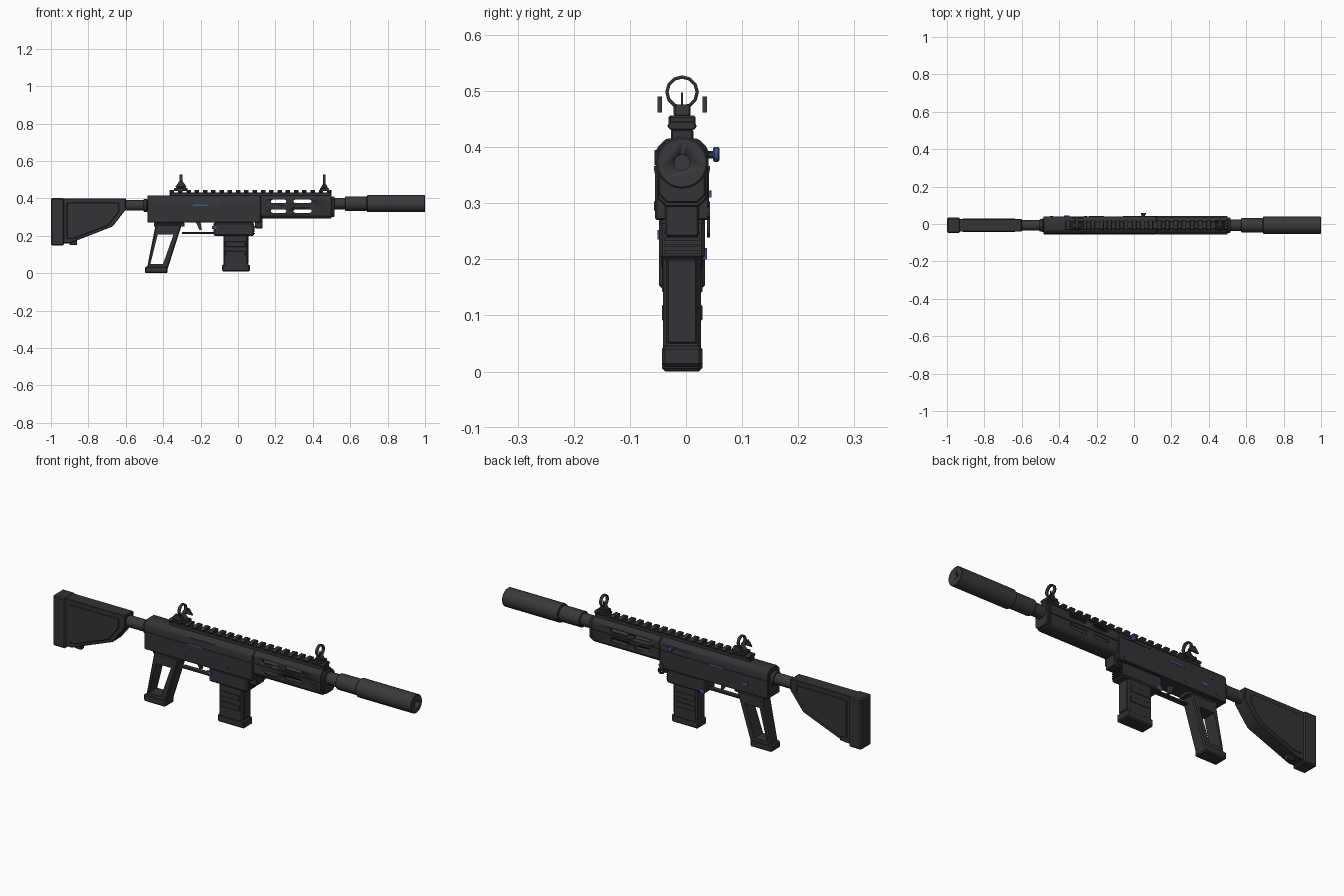
import bpy, bmesh, math
from mathutils import Matrix, Vector

if "Cube" in bpy.data.objects:
    bpy.data.objects.remove(bpy.data.objects["Cube"])

# Shared landmarks along the length, in height and in width
BACK, REAR, SPLIT, TIP, MUZZLE = -1, -.485, .12, .5, 1
BELLY, SEAM, BORE, ROOF = .27, .362, .372, .415
MIDDLE, HALF, EDGE = -.007, .047, .003
SIDES = {"right": -1, "left": 1}


def material(name, red, green, blue):
    mat = bpy.data.materials.new(name)
    mat.use_nodes = True
    mat.diffuse_color = (red, green, blue, 1)
    mat.node_tree.nodes["Principled BSDF"].inputs["Base Color"].default_value = mat.diffuse_color
    return mat


DARK = material("dark grey", .033, .033, .037)
GREY = material("charcoal", .041, .041, .045)
BLUE = material("blue", .045, .09, .28)


def finish(name, bm, mat, bevel):
    """Chamfer the hard edges, then make a shaded object."""
    bmesh.ops.recalc_face_normals(bm, faces=bm.faces)
    if bevel:
        hard = [edge for edge in bm.edges if edge.calc_face_angle(0) > math.radians(30)]
        bmesh.ops.bevel(bm, geom=hard, offset=bevel, segments=1, affect="EDGES", clamp_overlap=True)
    mesh = bpy.data.meshes.new(name)
    bm.to_mesh(mesh)
    bm.free()
    mesh.materials.append(mat)
    mesh.shade_smooth()
    mesh.set_sharp_from_angle(angle=math.radians(25))
    part = bpy.data.objects.new(name, mesh)
    bpy.context.scene.collection.objects.link(part)
    return part


def extrude(name, corners, direction, mat, bevel):
    bm = bmesh.new()
    face = bm.faces.new([bm.verts.new(corner) for corner in corners])
    grown = bmesh.ops.extrude_face_region(bm, geom=[face])["geom"]
    moved = [item for item in grown if isinstance(item, bmesh.types.BMVert)]
    bmesh.ops.translate(bm, vec=Vector(direction), verts=moved)
    return finish(name, bm, mat, bevel)


def plate(name, outline, half, mat=DARK, offset=0, bevel=EDGE):
    """Side outline in (x, z), thickened across the body."""
    near = MIDDLE + offset - half
    return extrude(name, [(x, near, z) for x, z in outline], (0, half * 2, 0), mat, bevel)


def bar(name, start, end, section):
    """Cross-section in (y, z), run along the body."""
    corners = [(start, MIDDLE + y, z) for y, z in section]
    return extrude(name, corners, (end - start, 0, 0), DARK, EDGE)


def tube(name, start, end, radius, height=BORE, mat=GREY, sides=24, caps=True, bevel=EDGE):
    bm = bmesh.new()
    place = Matrix.Translation(((start + end) / 2, MIDDLE, height)) @ Matrix.Rotation(math.pi / 2, 4, "Y")
    bmesh.ops.create_cone(bm, cap_ends=caps, segments=sides, radius1=radius, radius2=radius,
                          depth=end - start, matrix=place)
    return finish(name, bm, mat, bevel)


def rect(start, end, low, high):
    return [(start, low), (end, low), (end, high), (start, high)]


def taper(bottom, bottom_half, low, top, top_half, high):
    return [(bottom - bottom_half, low), (bottom + bottom_half, low),
            (top + top_half, high), (top - top_half, high)]


def octagon(half, low, high, corner):
    flank = [(half - corner, low), (half, low + corner), (half, high - corner), (half - corner, high)]
    return flank + [(-y, z) for y, z in reversed(flank)]


def slot(x, z, length, height):
    """Slot with rounded ends, centred on x and z."""
    radius = height / 2
    reach = length / 2 - radius
    outline = []
    for end in (1, -1):
        for step in range(7):
            angle = math.pi * (step / 6 - end / 2)
            outline.append((x + end * reach + radius * math.cos(angle), z + radius * math.sin(angle)))
    return outline


def shrink(outline, factor):
    centre = sum((Vector(point) for point in outline), Vector((0, 0))) / len(outline)
    return [centre.lerp(Vector(point), factor) for point in outline]


def spread(start, end, count):
    return [start + (end - start) * step / (count - 1) for step in range(count)]


def cut(part, cutters):
    """Cut holes, bake the result and drop the cutters."""
    for cutter in cutters:
        cutter.hide_render = True
        mod = part.modifiers.new("Cut", "BOOLEAN")
        mod.operation, mod.object, mod.solver = "DIFFERENCE", cutter, "EXACT"
    bpy.context.view_layer.update()
    graph = bpy.context.evaluated_depsgraph_get()
    baked = bpy.data.meshes.new_from_object(part.evaluated_get(graph))
    part.modifiers.clear()
    part.data = baked
    for cutter in cutters:
        bpy.data.objects.remove(cutter)


# Stock with a raised panel, butt pad and buffer tube
stock_outline = [(BACK + .05, .16), (-.9, .16), (-.67, .25), (-.6, .34), (-.6, .4), (BACK + .05, .4)]
plate("stock", stock_outline, .034)
plate("stock_panel", shrink(stock_outline, .8), .037)
plate("butt_pad", rect(BACK, BACK + .07, .148, .402), .041, bevel=.006)
plate("stock_catch", rect(-.9, -.86, .15, .18), .012)
tube("buffer_tube", -.64, REAR, .028, SEAM)
tube("buffer_collar", REAR - .02, REAR, .034, SEAM)

# Receiver
bar("upper_receiver", REAR, SPLIT, octagon(HALF, BELLY + .03, ROOF, .02))
plate("lower_receiver", rect(REAR, SPLIT, BELLY, SEAM), HALF + .001)
plate("front_lug", rect(SPLIT - .03, SPLIT + .01, .24, .3), .03)
plate("ejection_cover", rect(-.235, -.09, SEAM + .006, ROOF - .02), .002, GREY, -HALF, 0)
for x in (-.44, -.26, -.02, .09):
    plate("receiver_pin", slot(x, BELLY + .025, .016, .016), HALF + .003, GREY, bevel=0)
for side, sign in SIDES.items():
    plate(side + "_bolt_catch", rect(-.24, -.16, SEAM - .004, SEAM + .004), .003, BLUE, sign * HALF, 0)
plate("selector", rect(-.375, -.345, .31, .323), .003, BLUE, HALF + .002, 0)

# Charging handle on the left side
plate("handle_track", rect(-.06, .1, .38, .392), .002, DARK, HALF, 0)
plate("handle_stem", rect(.04, .058, .38, .393), .007, GREY, HALF + .004)
plate("handle_knob", slot(.05, .387, .028, .027), .006, BLUE, HALF + .014)

# Hollow handguard with slots through both sides
guard = bar("handguard", SPLIT, TIP, octagon(HALF - .002, .293, ROOF, .016))
holes = [plate("hollow", rect(SPLIT + .02, TIP - .02, .308, .4), .036, bevel=0)]
for x, length in ((.217, .083), (.345, .096)):
    for z in (.332, .384):
        holes.append(plate("slot_cutter", slot(x, z, length, .018), HALF * 2, bevel=0))
cut(guard, holes)
for side, sign in SIDES.items():
    plate(side + "_handguard_rib", rect(SPLIT, TIP, .354, SEAM), .002, DARK, sign * HALF, 0)
bar("handguard_cap", TIP, TIP + .015, octagon(.042, .3, ROOF - .005, .015))

# Barrel, collar and suppressor with an open bore
tube("inner_barrel", SPLIT, TIP, .015, SEAM - .004)
tube("barrel", TIP, .58, .031)
tube("muzzle_collar", .573, .69, .039)
suppressor = tube("suppressor", .69, MUZZLE, HALF - .001)
cut(suppressor, [tube("bore_cutter", MUZZLE - .04, MUZZLE + .04, .014, bevel=0)])

# Top rail with evenly spaced teeth
RAIL = -.365
plate("rail_base", rect(RAIL, TIP, ROOF - .005, .432), .02)
for x in spread(RAIL, TIP - .024, 20):
    bar("rail_tooth", x, x + .024, octagon(.026, .43, .446, .006))

# Flip-up ring sights with side wings at the rear
for name, x, reach in (("rear", -.305, .036), ("front", .462, .024)):
    plate(name + "_sight_clamp", rect(x - reach, x + reach, .44, .456), .024)
    plate(name + "_sight_base", taper(x, reach * .8, .455, x, .009, .476), .015)
    ring = tube(name + "_sight_ring", x - .007, x + .007, .03, .498, DARK, 12, False, 0)
    ring.modifiers.new("Wall", "SOLIDIFY").thickness = .006
plate("sight_post", taper(.462, .005, .47, .462, .002, .497), .002, bevel=0)
for side, sign in SIDES.items():
    plate(side + "_sight_wing", taper(-.305, .03, SEAM + .1, -.305, .01, .49), .004, DARK, sign * .04, 0)

# Magazine well and magazine
plate("magazine_well", rect(-.13, .085, .2, BELLY), .041, bevel=.006)
for z in spread(.21, .245, 4):
    plate("well_rib", rect(.08, .09, z, z + .006), .032, bevel=0)
plate("magazine", rect(-.078, .052, .03, .21), .034, bevel=.006)
plate("magazine_front", rect(.04, .057, .05, .2), .027)
for z in (.09, .14):
    plate("magazine_band", rect(-.07, .04, z, z + .03), .036)
plate("magazine_base", rect(-.085, .063, .008, .046), .036, bevel=.006)
plate("right_magazine_release", rect(-.138, -.115, .235, .252), .004, BLUE, -.04, 0)
plate("left_magazine_release", rect(-.125, -.105, .2, .22), .004, BLUE, .04, 0)

# Open-frame pistol grip
grip = plate("grip", taper(-.435, .055, .01, -.37, .07, .262), .034, bevel=.006)
cut(grip, [plate("grip_cutter", taper(-.435, .034, .048, -.387, .042, .207), HALF * 2, bevel=0)])
plate("grip_foot", rect(-.497, -.376, 0, .036), .036, bevel=.006)
plate("grip_mount", rect(-.45, -.285, .25, BELLY), .03)

# Trigger and its guard
plate("trigger_guard", rect(-.3, -.125, .21, .22), .014)
plate("trigger", taper(-.2, .006, .23, -.212, .012, BELLY), .008, GREY, bevel=0)

# Sling ring on the left side
plate("sling_plate", slot(.11, .283, .026, .024), .003, DARK, HALF, 0)
sling = plate("sling_ring", slot(.11, .256, .036, .034), .003, DARK, HALF, 0)
cut(sling, [plate("ring_cutter", slot(.11, .256, .02, .018), HALF, DARK, HALF, 0)])
